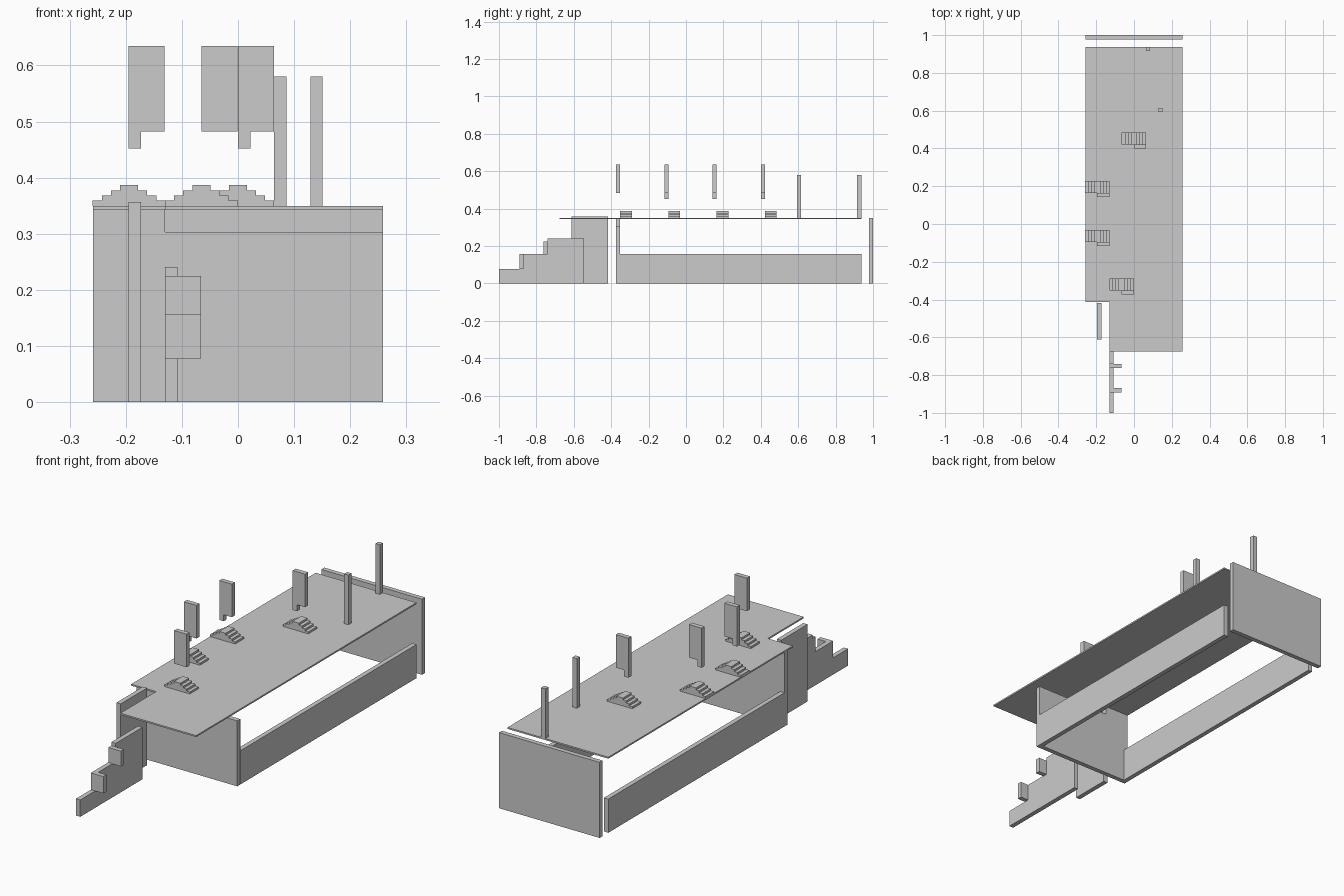
import bpy

if "Cube" in bpy.data.objects:
    bpy.data.objects.remove(bpy.data.objects["Cube"])

T = 0.022           # board thickness
DECK = 0.35         # top of the deck


def prism(name, pts, axis, lo, hi):
    """Extrude a 2D outline along an axis: x -> (y,z), y -> (x,z), z -> (x,y)."""
    place = {'x': lambda a, b, t: (t, a, b),
             'y': lambda a, b, t: (a, t, b),
             'z': lambda a, b, t: (a, b, t)}[axis]
    n = len(pts)
    verts = [place(a, b, t) for t in (lo, hi) for a, b in pts]
    faces = [tuple(range(n))[::-1], tuple(range(n, 2 * n))]
    faces += [(i, (i + 1) % n, n + (i + 1) % n, n + i) for i in range(n)]
    # outlines are counter-clockwise; the y extrusion mirrors handedness
    if axis == 'y':
        faces = [f[::-1] for f in faces]
    me = bpy.data.meshes.new(name)
    me.from_pydata(verts, [], faces)
    ob = bpy.data.objects.new(name, me)
    bpy.context.collection.objects.link(ob)
    return ob


def box(name, x0, x1, y0, y1, z0, z1):
    return prism(name, [(x0, y0), (x1, y0), (x1, y1), (x0, y1)], 'z', z0, z1)


# Deck with a notch at the front left
prism("deck", [(-0.13, -0.675), (0.258, -0.675), (0.258, 0.937),
               (-0.258, 0.937), (-0.258, -0.413), (-0.13, -0.413)],
      'z', 0.343, DECK)

# End walls; the front one is lowered on the right
box("back_wall", -0.258, 0.258, 1 - T, 1, 0, DECK)
prism("front_wall", [(-0.258, 0), (0.258, 0), (0.258, 0.303), (-0.13, 0.303),
                     (-0.13, 0.343), (-0.258, 0.343)], 'y', -0.374, -0.352)

# Low side panels
for side, x in (("left", -0.258), ("right", 0.258 - T)):
    box(side + "_side_panel", x, x + T, -0.352, 0.937, 0, 0.156)

# Stair stringer, riser blocks and side board
prism("stair_stringer", [(-1, 0), (-0.546, 0), (-0.546, 0.241), (-0.741, 0.241),
                         (-0.741, 0.156), (-0.869, 0.156), (-0.869, 0.078),
                         (-1, 0.078)], 'x', -0.13, -0.13 + T)
for i, (y, z0, z1) in enumerate([(-0.869, 0.078, 0.156), (-0.741, 0.154, 0.225)]):
    box(f"stair_riser_{i + 1}", -0.13, -0.066, y - T, y, z0, z1)
box("stair_side_board", -0.195, -0.195 + T, -0.611, -0.418, 0, 0.357)

# Stepped mounds, each with a raised panel floating at its front edge
STEP = 0.0162
mounds = [(-0.13, -0.352, -0.065, False), (-0.259, -0.094, -0.195, True),
          (-0.259, 0.164, -0.195, True), (-0.065, 0.422, 0.0, True)]
for i, (x, y, px, tab) in enumerate(mounds):
    outline = [(x + 8 * STEP, DECK), (x, DECK)]
    for c in range(8):
        h = DECK + 0.0092 * (min(c, 7 - c) + 1)
        corners = [(x + c * STEP, h), (x + (c + 1) * STEP, h)]
        if c == 4:
            corners = corners[1:]
        if c == 3:
            corners[1] = (x + 5 * STEP, h)
        if c != 4:
            outline += corners
    prism(f"stepped_mound_{i + 1}", outline[::-1], 'y', y, y + 0.063)

    panel = [(px + T, 0.482), (px + 0.064, 0.482), (px + 0.064, 0.635), (px, 0.635)]
    panel += [(px, 0.452), (px + T, 0.452)] if tab else [(px, 0.482)]
    prism(f"raised_panel_{i + 1}", panel, 'y', y - T, y)

# Slim posts standing on the deck
for i, (x, y) in enumerate([(0.064, 0.937), (0.129, 0.615)]):
    box(f"deck_post_{i + 1}", x, x + T, y - T, y, DECK, 0.58)
